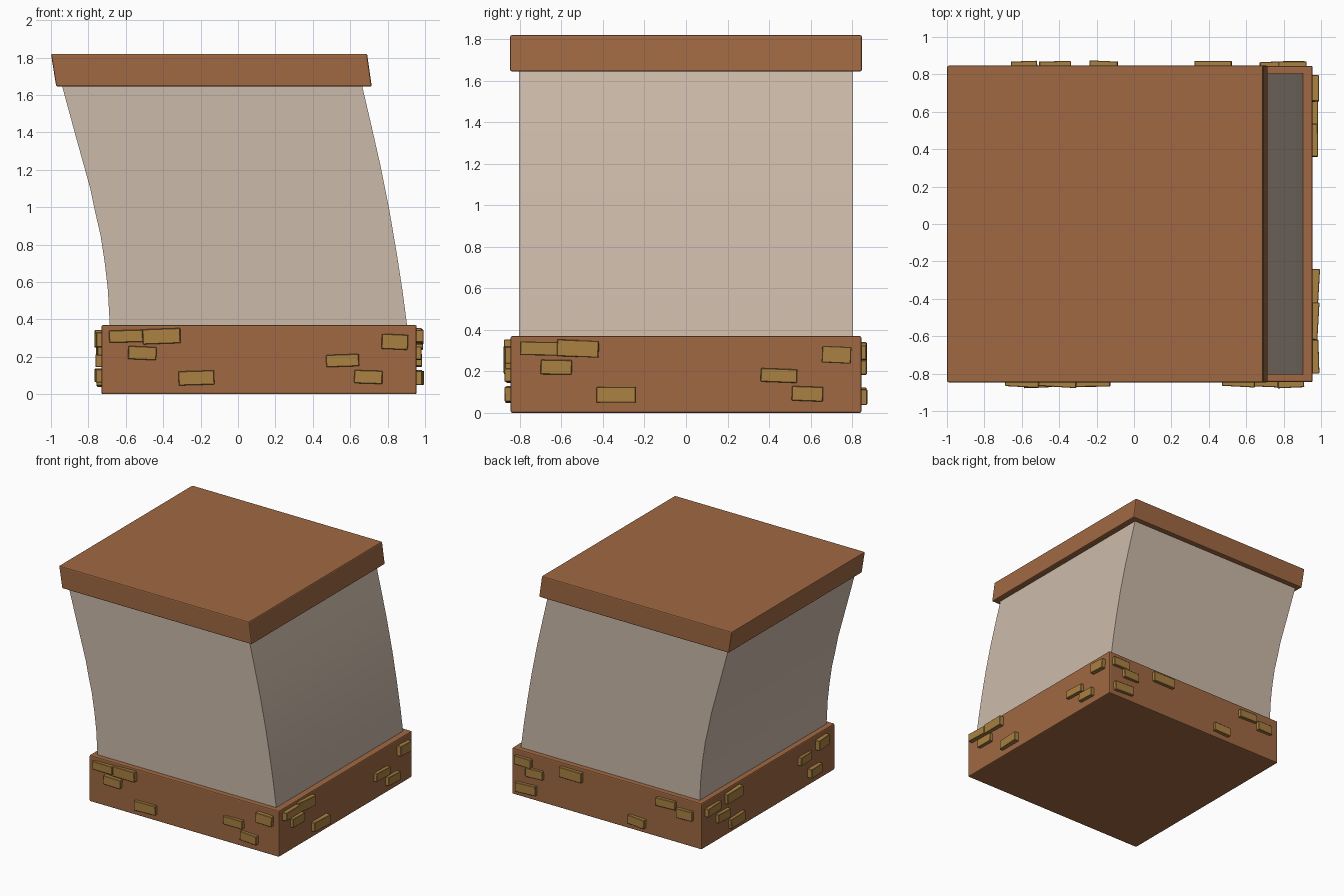
import bpy, bmesh, math, random
from mathutils import Matrix, Vector

if "Cube" in bpy.data.objects:
    bpy.data.objects.remove(bpy.data.objects["Cube"])

random.seed(4)
CX = 0.1125      # centre of the base in x
HALF = 0.8425    # half width of the base


def material(name, color):
    m = bpy.data.materials.new(name)
    m.diffuse_color = (*color, 1)
    m.use_nodes = True
    m.node_tree.nodes["Principled BSDF"].inputs["Base Color"].default_value = m.diffuse_color
    return m


wood = material("brown", (0.35, 0.14, 0.055))
plaster = material("plaster", (0.60, 0.49, 0.40))
stone = material("brick_tan", (0.40, 0.22, 0.055))


def prism(name, profile, half_depth, mat, bevel=0.0):
    """Extrude an x/z outline along y, centred on y = 0."""
    bm = bmesh.new()
    face = bm.faces.new([bm.verts.new((x, -half_depth, z)) for x, z in profile])
    ext = bmesh.ops.extrude_face_region(bm, geom=[face])
    verts = [g for g in ext["geom"] if isinstance(g, bmesh.types.BMVert)]
    bmesh.ops.translate(bm, verts=verts, vec=(0, 2 * half_depth, 0))
    bmesh.ops.recalc_face_normals(bm, faces=bm.faces[:])
    me = bpy.data.meshes.new(name)
    bm.to_mesh(me)
    bm.free()
    ob = bpy.data.objects.new(name, me)
    bpy.context.collection.objects.link(ob)
    me.materials.append(mat)
    if bevel:
        b = ob.modifiers.new("bevel", "BEVEL")
        b.width, b.segments = bevel, 2
    return ob


# Base slab
prism("base", [(-0.73, 0), (0.955, 0), (0.955, 0.37), (-0.73, 0.37)],
      0.845, wood, 0.008)

# Leaning, curved wall block
right = [(0.905, 0.36), (0.88, 0.55), (0.85, 0.745), (0.81, 0.98),
         (0.76, 1.23), (0.71, 1.45), (0.661, 1.66)]
left = [(-0.944, 1.66), (-0.865, 1.37), (-0.79, 1.10), (-0.765, 0.98),
        (-0.735, 0.85), (-0.712, 0.70), (-0.696, 0.56), (-0.685, 0.36)]
wall = prism("wall", right + left, 0.805, plaster)
bpy.context.view_layer.objects.active = wall
wall.select_set(True)
bpy.ops.object.shade_smooth_by_angle(angle=math.radians(30))
wall.select_set(False)

# Tilted cap
prism("cap", [(-0.972, 1.645), (0.715, 1.645), (0.69, 1.82), (-1.0, 1.82)],
      0.847, wood, 0.008)

# Bricks per side: start, end along the side, centre height, height
front = [(-0.80, -0.62, 0.31, 0.065), (-0.62, -0.42, 0.31, 0.08),
         (-0.70, -0.55, 0.22, 0.07), (-0.43, -0.24, 0.087, 0.075),
         (0.36, 0.535, 0.18, 0.065), (0.655, 0.795, 0.28, 0.08),
         (0.51, 0.66, 0.092, 0.07)]
back = [(-0.81, -0.66, 0.29, 0.07), (-0.71, -0.56, 0.22, 0.07),
        (-0.80, -0.62, 0.08, 0.075), (-0.41, -0.21, 0.30, 0.08),
        (0.20, 0.35, 0.08, 0.07), (0.45, 0.62, 0.295, 0.065),
        (0.63, 0.77, 0.25, 0.075)]
left_side = [(-0.80, -0.62, 0.28, 0.065), (-0.55, -0.36, 0.30, 0.08),
             (-0.66, -0.51, 0.18, 0.07), (-0.50, -0.32, 0.08, 0.075),
             (0.50, 0.65, 0.10, 0.07), (0.38, 0.53, 0.24, 0.065),
             (0.60, 0.74, 0.29, 0.08)]


def bricks(name, layout, turn):
    """Boxes half sunk in the front side, then turned around the base."""
    bm = bmesh.new()
    spin = Matrix.Translation((CX, 0, 0)) @ Matrix.Rotation(turn, 4, "Z")
    for u0, u1, z, h in layout:
        tilt = Matrix.Rotation(math.radians(random.uniform(-3, 3)), 4, "Y")
        yaw = Matrix.Rotation(math.radians(random.uniform(-4, 4)), 4, "Z")
        size = Matrix.Diagonal((u1 - u0, random.uniform(0.05, 0.07), h, 1))
        place = Matrix.Translation(((u0 + u1) / 2, -HALF, z))
        bmesh.ops.create_cube(bm, size=1, matrix=spin @ place @ yaw @ tilt @ size)
    me = bpy.data.meshes.new(name)
    bm.to_mesh(me)
    bm.free()
    me.materials.append(stone)
    ob = bpy.data.objects.new(name, me)
    bpy.context.collection.objects.link(ob)
    b = ob.modifiers.new("bevel", "BEVEL")
    b.width, b.segments = 0.003, 1


# Bricks around the base
bricks("front_bricks", front, 0)
bricks("right_bricks", front, math.pi / 2)
bricks("back_bricks", back, math.pi)
bricks("left_bricks", left_side, -math.pi / 2)
